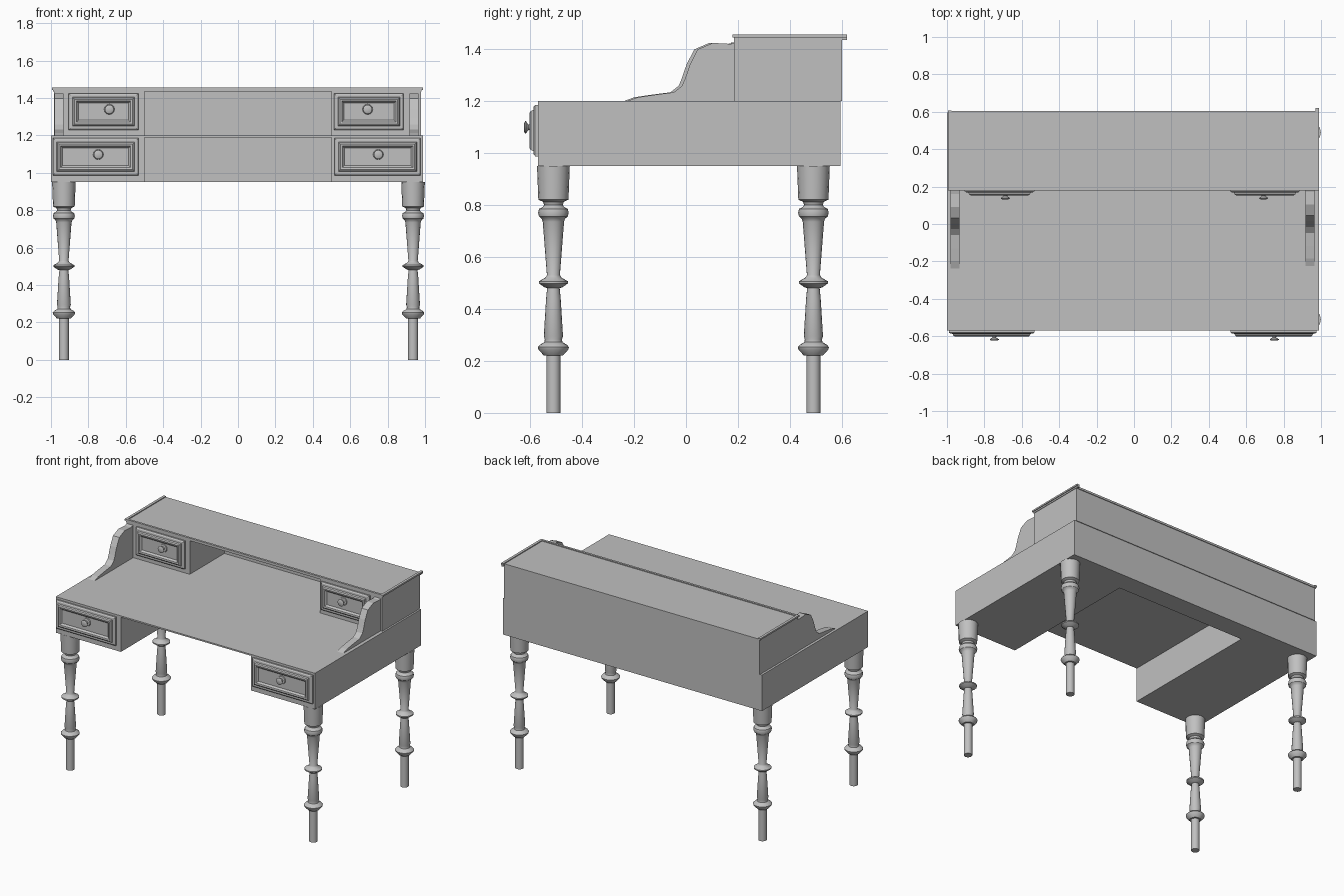
import bpy
import bmesh
from math import cos, sin, pi, radians
from mathutils import Matrix, Vector

default_cube = bpy.data.objects.get("Cube")
if default_cube:
    bpy.data.objects.remove(default_cube, do_unlink=True)

paint = bpy.data.materials.new("plain_grey")
paint.use_nodes = True
GREY = (0.53, 0.53, 0.53, 1)
paint.diffuse_color = GREY
paint.node_tree.nodes["Principled BSDF"].inputs["Base Color"].default_value = GREY


def finish(name, bm, smooth=False):
    """Turn a bmesh into a painted object with outward normals."""
    bmesh.ops.recalc_face_normals(bm, faces=bm.faces)
    mesh = bpy.data.meshes.new(name)
    bm.to_mesh(mesh)
    bm.free()
    mesh.materials.append(paint)
    obj = bpy.data.objects.new(name, mesh)
    bpy.context.collection.objects.link(obj)
    if smooth:
        bpy.ops.object.select_all(action="DESELECT")
        obj.select_set(True)
        bpy.context.view_layer.objects.active = obj
        bpy.ops.object.shade_smooth_by_angle(angle=radians(35))
    return obj


def loft(name, loops, smooth=False, matrix=None):
    """Skin a stack of equal-length loops and cap both ends."""
    bm = bmesh.new()
    rows = [[bm.verts.new(p) for p in loop] for loop in loops]
    for low, high in zip(rows, rows[1:]):
        count = len(low)
        for i in range(count):
            j = (i + 1) % count
            bm.faces.new((low[i], low[j], high[j], high[i]))
    bm.faces.new(rows[0])
    bm.faces.new(rows[-1])
    if matrix:
        bm.transform(matrix)
    return finish(name, bm, smooth)


def plan(name, outline, bottom, top):
    """Extrude a floor-plan outline between two heights."""
    return loft(name, [[(x, y, z) for x, y in outline] for z in (bottom, top)])


def box(name, x0, x1, y0, y1, z0, z1):
    return plan(name, [(x0, y0), (x1, y0), (x1, y1), (x0, y1)], z0, z1)


def u_plan(x0, x1, front, back, niche_half, niche_back):
    """Outline of a cabinet with an open recess in the middle of its front."""
    n = niche_half
    return [(x0, front), (-n, front), (-n, niche_back), (n, niche_back),
            (n, front), (x1, front), (x1, back), (x0, back)]


def lathe(name, profile, matrix, sides=16):
    """Turn a (radius, height) profile about its axis."""
    loops = [[(r * cos(2 * pi * i / sides), r * sin(2 * pi * i / sides), h)
              for i in range(sides)] for r, h in profile]
    return loft(name, loops, True, matrix)


# Desk body with kneehole, and thin desktop
plan("desk_body", u_plan(-1, 0.99, -0.57, 0.595, 0.5, 0.455), 0.95, 1.19)
box("desktop", -1, 0.99, -0.57, 0.595, 1.19, 1.2)

# Upper cabinet with open middle niche, and its lid
plan("upper_cabinet", u_plan(-0.985, 0.978, 0.185, 0.6, 0.5, 0.565), 1.2, 1.435)
box("cabinet_lid", -0.985, 0.978, 0.185, 0.605, 1.435, 1.449)

# Stepped moulding around the front and sides of the lid
for label, out, z0, z1 in (("lower", 0.004, 1.434, 1.444),
                           ("upper", 0.01, 1.444, 1.455)):
    box(f"front_moulding_{label}", -0.985 - out, 0.978 + out,
        0.188 - out, 0.193, z0, z1)
    box(f"right_moulding_{label}", -0.985 - out, -0.977, 0.193, 0.606, z0, z1)
    box(f"left_moulding_{label}", 0.97, 0.978 + out, 0.193, 0.62, z0, z1)

# Curved side brackets on the desktop
BRACKET = [(-0.237, 1.2), (-0.198, 1.214), (-0.13, 1.224), (-0.06, 1.233),
           (-0.028, 1.258), (-0.015, 1.29), (0.002, 1.34), (0.032, 1.398),
           (0.09, 1.423), (0.16, 1.419), (0.185, 1.424), (0.185, 1.2)]
for side, x0, shift in (("right", -0.982, 0), ("left", 0.918, 0.013)):
    loft(f"{side}_bracket", [[(x, min(y + shift, 0.185), z) for y, z in BRACKET]
                             for x in (x0, x0 + 0.048)])

# Turned legs
LEG = [(0.027, 0), (0.027, 0.22), (0.037, 0.221), (0.058, 0.244), (0.06, 0.253),
       (0.052, 0.262), (0.035, 0.272), (0.033, 0.283), (0.037, 0.295),
       (0.028, 0.44), (0.024, 0.48), (0.034, 0.483), (0.056, 0.498),
       (0.056, 0.506), (0.03, 0.521), (0.025, 0.53), (0.041, 0.735),
       (0.045, 0.747), (0.055, 0.755), (0.059, 0.77), (0.055, 0.785),
       (0.042, 0.791), (0.036, 0.8), (0.04, 0.812), (0.058, 0.82), (0.063, 0.95)]
for side, x in (("right", -0.931), ("left", 0.936)):
    for end, y in (("front", -0.51), ("back", 0.49)):
        lathe(f"{end}_{side}_leg", LEG, Matrix.Translation((x, y, 0)))

# Drawer fronts: (inset, projection) steps of the moulded frame and sunk panel
FRAME = [(0, 0), (0, 0.01), (0.008, 0.016), (0.02, 0.017), (0.024, 0.027),
         (0.032, 0.032), (0.042, 0.03), (0.052, 0.018)]
KNOB = [(0.028, 0), (0.026, 0.006), (0.012, 0.008), (0.01, 0.018),
        (0.024, 0.028), (0.024, 0.031), (0.016, 0.035)]


def drawer(name, x0, x1, z0, z1, face, knob_x):
    loops = [[(x0 + i, face - d, z0 + i), (x1 - i, face - d, z0 + i),
              (x1 - i, face - d, z1 - i), (x0 + i, face - d, z1 - i)]
             for i, d in FRAME]
    loft(f"{name}_drawer", loops)
    place = Vector((knob_x, face - FRAME[-1][1], (z0 + z1) / 2 + 0.012))
    lathe(f"{name}_knob", KNOB,
          Matrix.Translation(place) @ Matrix.Rotation(pi / 2, 4, "X"), 12)


drawer("lower_right", -0.99, -0.533, 0.987, 1.185, -0.57, -0.747)
drawer("lower_left", 0.517, 0.977, 0.987, 1.185, -0.57, 0.75)
drawer("upper_right", -0.905, -0.533, 1.23, 1.425, 0.185, -0.688)
drawer("upper_left", 0.514, 0.886, 1.23, 1.425, 0.185, 0.693)
